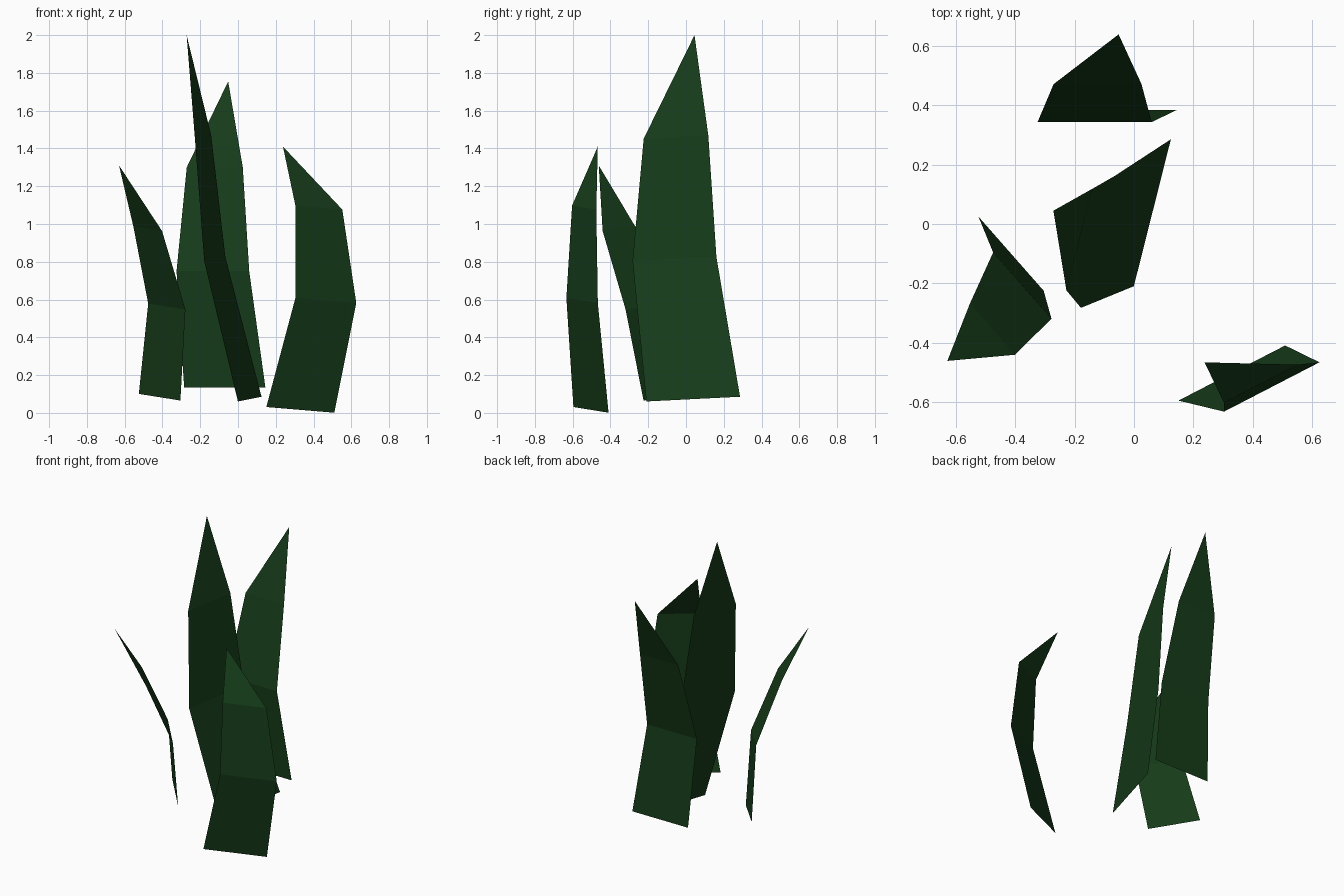
import bpy
from mathutils import Vector

if "Cube" in bpy.data.objects:
    bpy.data.objects.remove(bpy.data.objects["Cube"])

green = bpy.data.materials.new("leaf_green")
green.diffuse_color = (0.008, 0.045, 0.01, 1)
green.use_nodes = True
green.node_tree.nodes["Principled BSDF"].inputs["Base Color"].default_value = green.diffuse_color

# Half-width of every blade at root, middle and shoulder, relative to the root
TAPER = (1.0, 0.895, 0.69)


def blade(name, spine, side):
    """Bent single-sheet leaf: three tapering rows along the spine and a tip."""
    side = Vector(side)
    verts = []
    for centre, width in zip(spine, TAPER):
        verts += [Vector(centre) - side * width, Vector(centre) + side * width]
    verts.append(Vector(spine[-1]))
    faces = [(0, 1, 3, 2), (2, 3, 5, 4), (4, 5, 6)]
    mesh = bpy.data.meshes.new(name)
    mesh.from_pydata(verts, [], faces)
    mesh.materials.append(green)
    obj = bpy.data.objects.new(name, mesh)
    bpy.context.collection.objects.link(obj)


# Tall blade in the middle
blade("centre_blade",
      [(0.062, 0.038, 0.073), (-0.123, -0.061, 0.815),
       (-0.185, -0.053, 1.46), (-0.272, 0.045, 2.0)],
      (0.0625, 0.248, 0.0125))

# Blade behind, facing the front
blade("back_blade",
      [(-0.07, 0.385, 0.135), (-0.133, 0.344, 0.75),
       (-0.123, 0.472, 1.3), (-0.052, 0.64, 1.755)],
      (0.215, 0, 0))

# Short blade leaning out to the left
blade("left_blade",
      [(-0.415, -0.1, 0.083), (-0.377, -0.208, 0.563),
       (-0.478, -0.355, 0.975), (-0.63, -0.462, 1.31)],
      (0.11, -0.125, -0.0175))

# Short blade at the front right
blade("right_blade",
      [(0.33, -0.503, 0.016), (0.465, -0.55, 0.595),
       (0.428, -0.539, 1.087), (0.238, -0.467, 1.41)],
      (0.18, 0.093, -0.015))
